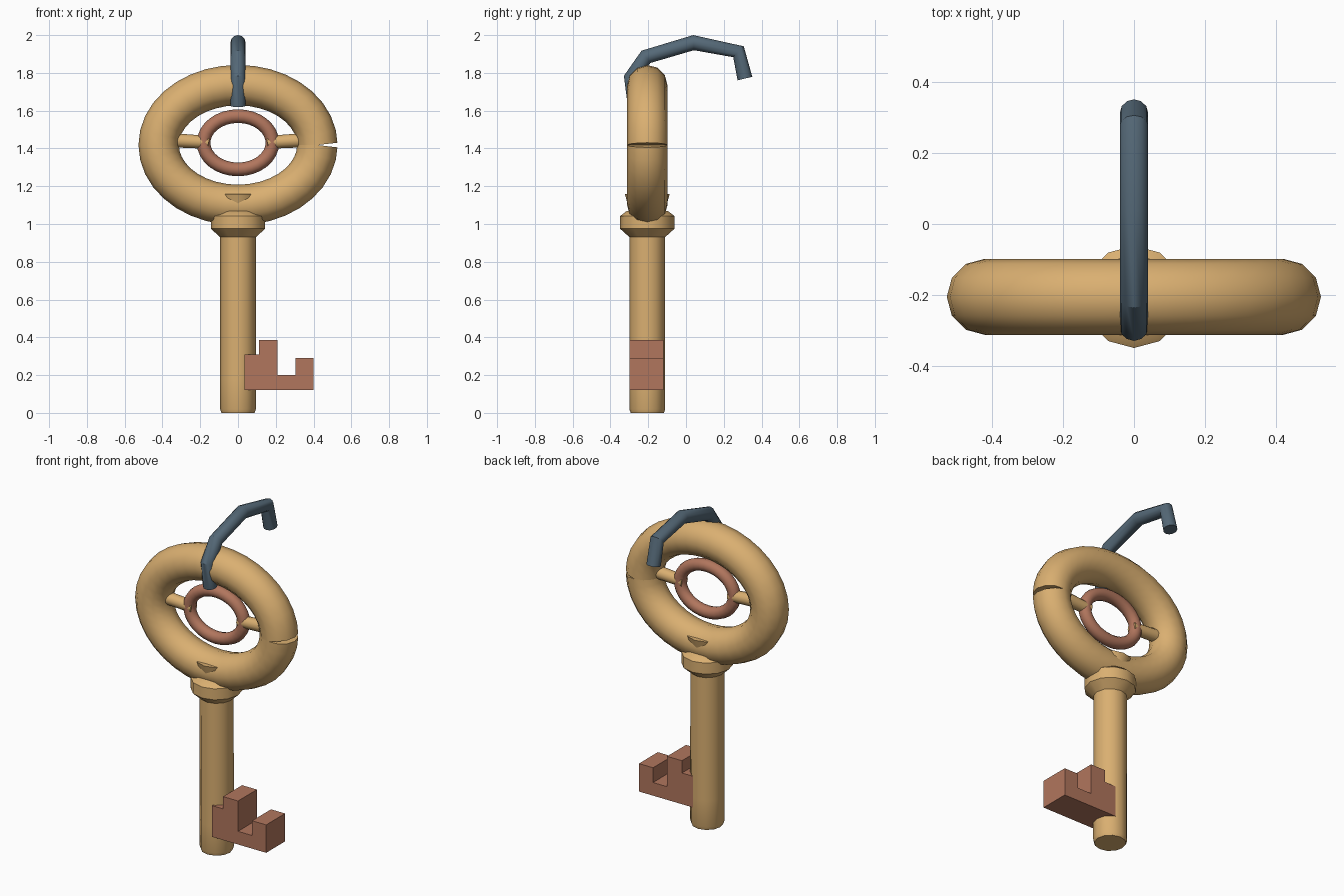
import bpy, bmesh, math
from mathutils import Vector

if "Cube" in bpy.data.objects:
    bpy.data.objects.remove(bpy.data.objects["Cube"], do_unlink=True)

Y = -0.205  # depth of the key's middle plane


def material(name, rgb):
    m = bpy.data.materials.new(name)
    m.use_nodes = True
    m.diffuse_color = (*rgb, 1)
    bsdf = next(n for n in m.node_tree.nodes if n.type == "BSDF_PRINCIPLED")
    bsdf.inputs["Base Color"].default_value = (*rgb, 1)
    return m


GOLD = material("gold", (0.70, 0.43, 0.165))
COPPER = material("copper", (0.44, 0.18, 0.11))
STEEL = material("blue steel", (0.09, 0.14, 0.185))


def finish(name, mesh, mat, smooth=True):
    obj = bpy.data.objects.new(name, mesh)
    bpy.context.collection.objects.link(obj)
    mesh.materials.clear()
    mesh.materials.append(mat)
    if smooth:
        bpy.ops.object.select_all(action="DESELECT")
        obj.select_set(True)
        bpy.context.view_layer.objects.active = obj
        bpy.ops.object.shade_smooth_by_angle(angle=math.radians(35))
    return obj


def tube(name, points, radius, mat, cyclic=False):
    """Round tube swept along straight path segments."""
    curve = bpy.data.curves.new(name + "_path", "CURVE")
    curve.dimensions = "3D"
    curve.bevel_depth = radius
    curve.bevel_resolution = 4
    curve.use_fill_caps = True
    spline = curve.splines.new("POLY")
    spline.points.add(len(points) - 1)
    for p, co in zip(spline.points, points):
        p.co = (*co, 1)
    spline.use_cyclic_u = cyclic
    temp = bpy.data.objects.new(name + "_path", curve)
    bpy.context.collection.objects.link(temp)
    bpy.context.view_layer.update()
    graph = bpy.context.evaluated_depsgraph_get()
    mesh = bpy.data.meshes.new_from_object(temp.evaluated_get(graph))
    bpy.data.objects.remove(temp, do_unlink=True)
    bpy.data.curves.remove(curve)
    return finish(name, mesh, mat)


def ellipse(rx, rz, z, count, closed):
    steps = count if closed else count + 1
    return [(rx * math.cos(math.tau * i / count), Y,
             z + rz * math.sin(math.tau * i / count)) for i in range(steps)]


def lathe(name, profile, mat, sides=12):
    """Turn a (radius, height) profile about the stem axis and cap both ends."""
    bm = bmesh.new()
    rings = []
    for r, z in profile:
        rings.append([bm.verts.new((r * math.cos(math.tau * i / sides),
                                    Y + r * math.sin(math.tau * i / sides), z))
                      for i in range(sides)])
    for low, high in zip(rings, rings[1:]):
        for i in range(sides):
            j = (i + 1) % sides
            bm.faces.new((low[i], low[j], high[j], high[i]))
    bm.faces.new(rings[0][::-1])
    bm.faces.new(rings[-1])
    mesh = bpy.data.meshes.new(name)
    bm.to_mesh(mesh)
    bm.free()
    return finish(name, mesh, mat)


def rod(name, start, end, r1, r2, mat):
    """Tapered round bar between two points."""
    a, b = Vector(start), Vector(end)
    bm = bmesh.new()
    bmesh.ops.create_cone(bm, cap_ends=True, segments=12, radius1=r1,
                          radius2=r2, depth=(b - a).length)
    bm.transform((b - a).to_track_quat("Z", "Y").to_matrix().to_4x4())
    bmesh.ops.translate(bm, verts=bm.verts, vec=(a + b) / 2)
    mesh = bpy.data.meshes.new(name)
    bm.to_mesh(mesh)
    bm.free()
    return finish(name, mesh, mat)


# Bow: an open loop whose two ends leave a thin split on the left side
tube("bow_ring", ellipse(0.42, 0.317, 1.418, 36, False), 0.107, GOLD)

# Small ring held inside the bow by two bars
tube("inner_ring", ellipse(0.182, 0.141, 1.43, 32, True), 0.036, COPPER, True)
for side, label in ((1, "left"), (-1, "right")):
    rod(label + "_bar", (side * 0.37, Y, 1.445), (side * 0.155, Y, 1.432),
        0.038, 0.034, GOLD)

# Stem with a slightly chamfered tip
lathe("stem", [(0.088, 0), (0.095, 0.02), (0.095, 0.18), (0.094, 0.96)], GOLD)

# Collar, then the flared neck that passes through the bow
lathe("collar", [(0.094, 0.93), (0.144, 0.975), (0.144, 1.042), (0.11, 1.068),
                 (0.094, 1.07), (0.119, 1.16)], GOLD)

# Stepped key bit
outline = [(0.035, 0.12), (0.40, 0.12), (0.40, 0.29), (0.305, 0.29),
           (0.305, 0.20), (0.21, 0.20), (0.21, 0.385), (0.11, 0.385),
           (0.11, 0.31), (0.035, 0.31)]
bm = bmesh.new()
front = bm.faces.new([bm.verts.new((x, -0.30, z)) for x, z in outline])
grown = bmesh.ops.extrude_face_region(bm, geom=[front])
moved = [v for v in grown["geom"] if isinstance(v, bmesh.types.BMVert)]
bmesh.ops.translate(bm, verts=moved, vec=(0, 0.182, 0))
bmesh.ops.recalc_face_normals(bm, faces=bm.faces)
bit_mesh = bpy.data.meshes.new("key_bit")
bm.to_mesh(bit_mesh)
bm.free()
finish("key_bit", bit_mesh, COPPER, smooth=False)

# Bent hook from the front of the bow, over the top and out behind
hook = [(-0.268, 1.625), (-0.29, 1.775), (-0.212, 1.885), (0.04, 1.96),
        (0.278, 1.912), (0.312, 1.77)]
tube("hook", [(0, y, z) for y, z in hook], 0.04, STEEL)
